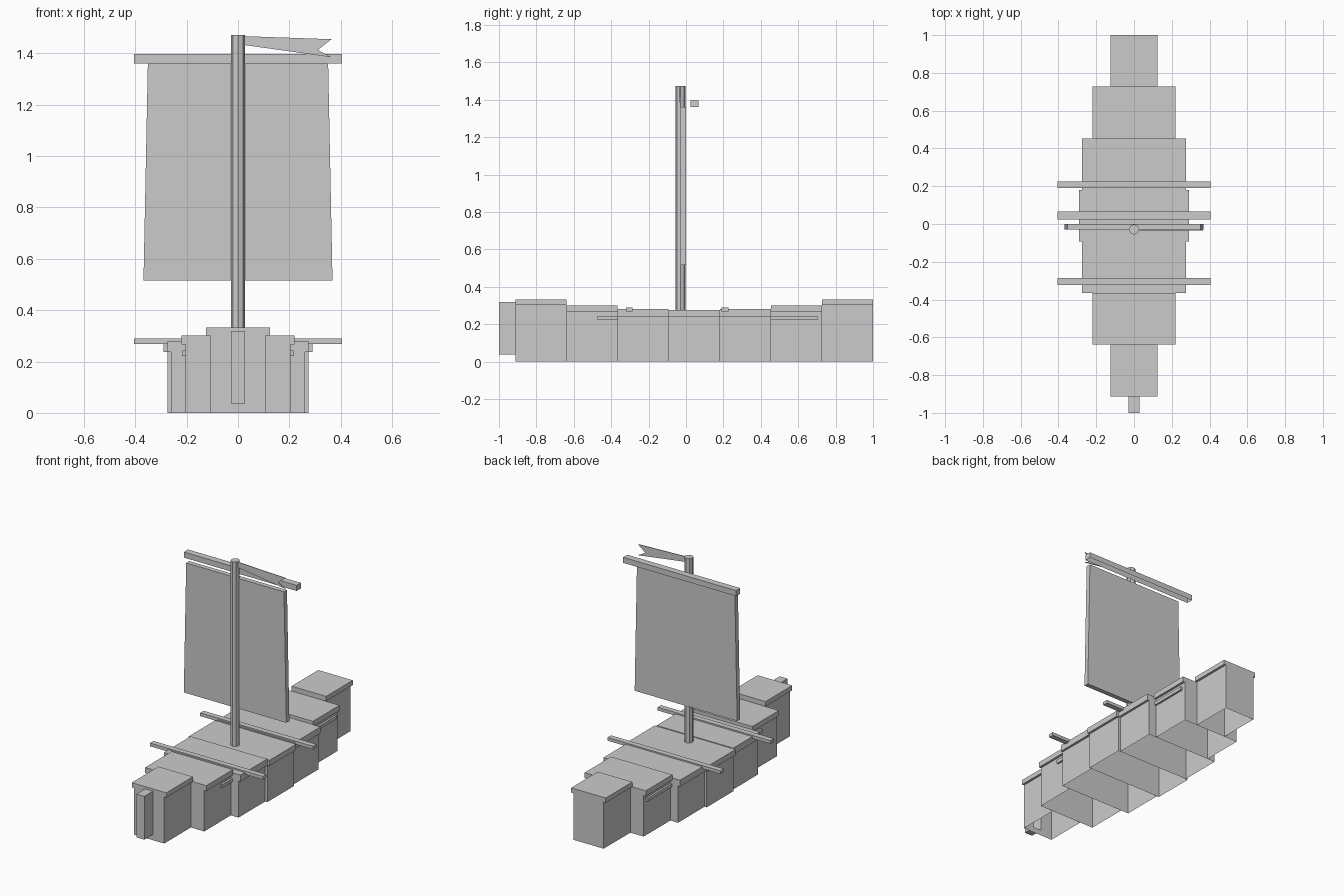
import bpy
import bmesh
from mathutils import Vector

cube = bpy.data.objects.get("Cube")
if cube:
    bpy.data.objects.remove(cube, do_unlink=True)

# One flat grey for the whole model
grey = bpy.data.materials.new("plain grey")
grey.use_nodes = True
grey.diffuse_color = (0.6, 0.6, 0.6, 1)
grey.node_tree.nodes["Principled BSDF"].inputs["Base Color"].default_value = grey.diffuse_color

UP, DOWN = Vector((0, 0, 1)), Vector((0, 0, -1))
FRONT, BACK = Vector((0, -1, 0)), Vector((0, 1, 0))


def finish(name, bm):
    mesh = bpy.data.meshes.new(name)
    bm.to_mesh(mesh)
    bm.free()
    mesh.materials.append(grey)
    obj = bpy.data.objects.new(name, mesh)
    bpy.context.collection.objects.link(obj)


def slab(name, outline, y0, y1, open_sides=()):
    """Extrude an x-z outline from y0 to y1, then remove the open sides."""
    bm = bmesh.new()
    face = bm.faces.new([bm.verts.new((x, y0, z)) for x, z in outline])
    moved = bmesh.ops.extrude_face_region(bm, geom=[face], use_keep_orig=True)["geom"]
    verts = [v for v in moved if isinstance(v, bmesh.types.BMVert)]
    bmesh.ops.translate(bm, verts=verts, vec=(0, y1 - y0, 0))
    bmesh.ops.recalc_face_normals(bm, faces=bm.faces)
    bm.normal_update()
    gone = [f for f in bm.faces if any(f.normal.dot(d) > 0.9 for d in open_sides)]
    bmesh.ops.delete(bm, geom=gone, context="FACES")
    finish(name, bm)


def box(name, x0, x1, y0, y1, z0, z1, open_sides=()):
    slab(name, [(x0, z0), (x1, z0), (x1, z1), (x0, z1)], y0, y1, open_sides)


# Hull: seven hollow blocks open below, each capped by a slightly wider deck
start, overhang = -0.912, 0.015
step = (1 - start) / 7
sections = [  # deck half width, deck underside, deck top
    (0.29, 0.238, 0.275),
    (0.275, 0.238, 0.28),
    (0.22, 0.266, 0.301),
    (0.124, 0.302, 0.333),
]
for i in range(7):
    half, under, top = sections[abs(i - 3)]
    y0, y1 = start + i * step, start + (i + 1) * step
    w = half - overhang
    open_sides = (UP, DOWN, FRONT) if i == 0 else (UP, DOWN)
    box(f"hull_block_{i + 1}", -w, w, y0, y1, 0, under, open_sides)
    box(f"deck_{i + 1}", -half, half, y0, y1, under, top)

# Front wall, slotted where the hollow stem post opens into the hull
post_w, post_z = 0.028, 0.037
wall_w, wall_z = sections[3][0] - overhang, sections[3][1]
bm = bmesh.new()
for x0, x1, z0, z1 in ((-wall_w, -post_w, 0, wall_z), (post_w, wall_w, 0, wall_z),
                       (-post_w, post_w, 0, post_z)):
    bm.faces.new([bm.verts.new((x, start, z))
                  for x, z in ((x0, z0), (x1, z0), (x1, z1), (x0, z1))])
finish("front_wall", bm)
box("stem_post", -post_w, post_w, -1, start, post_z, 0.318, (BACK,))

# Side rails tucked under the deck edges
for side, sign in (("left", 1), ("right", -1)):
    xs = sorted((sign * 0.203, sign * 0.218))
    box(f"front_rail_{side}", *xs, -0.473, start + 2 * step, 0.221, 0.243)
    box(f"back_rail_{side}", *xs, start + 5 * step, 0.702, 0.221, 0.243)

# Cross beams over the deck, and the yard (open below) above the sail
box("front_cross_beam", -0.405, 0.405, -0.322, -0.287, 0.268, 0.289)
box("back_cross_beam", -0.405, 0.405, 0.191, 0.226, 0.268, 0.289)
box("yard", -0.405, 0.405, 0.023, 0.066, 1.361, 1.397, (DOWN,))

# Mast
mast_bottom, mast_top = 0.272, 1.472
bm = bmesh.new()
bmesh.ops.create_cone(bm, cap_ends=True, segments=8, radius1=0.027, radius2=0.027,
                      depth=mast_top - mast_bottom)
bmesh.ops.translate(bm, verts=bm.verts, vec=(0, -0.029, (mast_top + mast_bottom) / 2))
finish("mast", bm)

# Tapered sail
slab("sail", [(-0.368, 0.516), (0.368, 0.516), (0.351, 1.361), (-0.351, 1.361)], -0.03, 0.001)

# Swallow-tailed pennant
slab("pennant", [(0.02, 1.467), (0.364, 1.455), (0.311, 1.413), (0.364, 1.385), (0.02, 1.433)],
     -0.034, -0.029)
